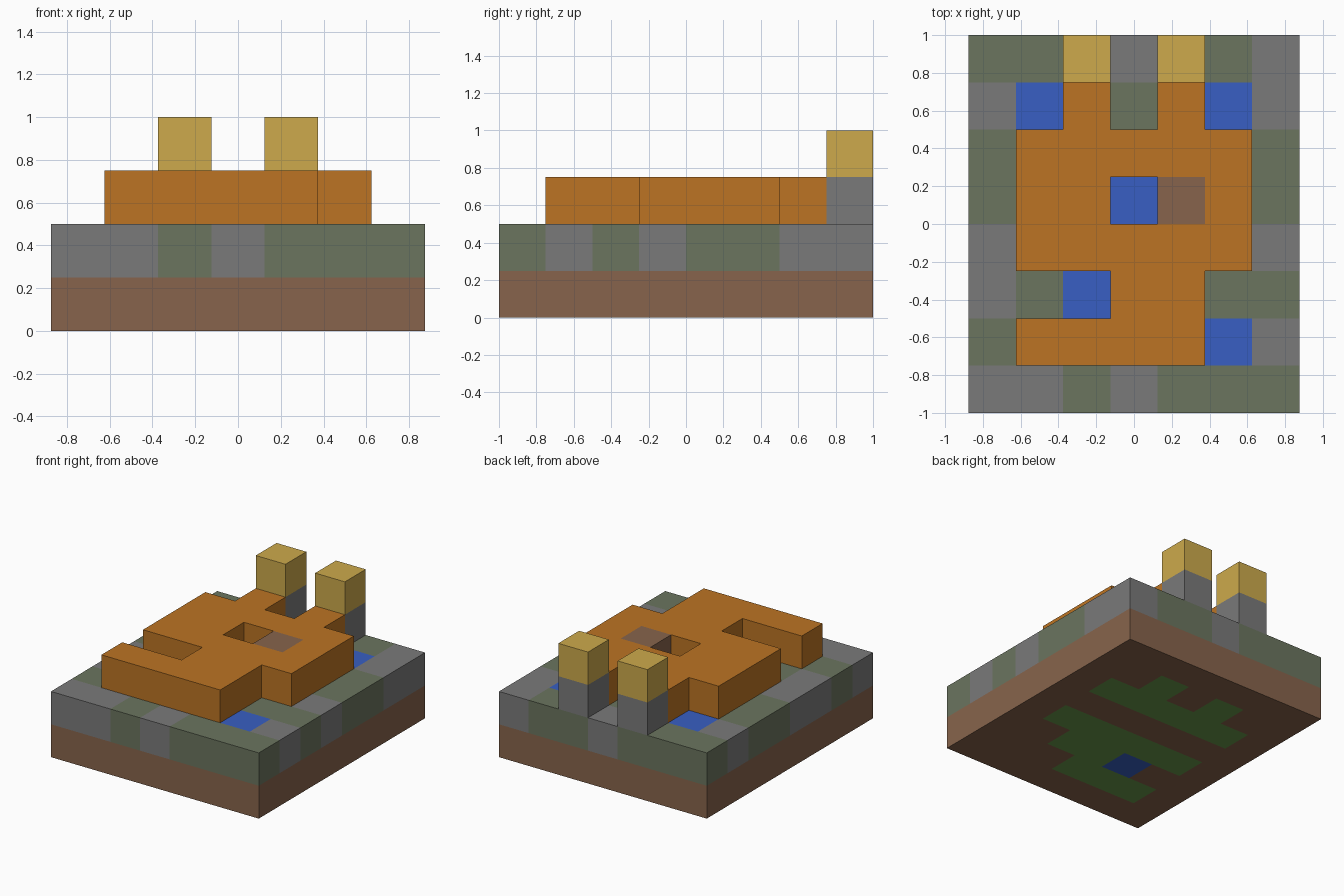
import bpy, bmesh
from mathutils import Vector

if "Cube" in bpy.data.objects:
    bpy.data.objects.remove(bpy.data.objects["Cube"], do_unlink=True)

CELL = 0.25


def linear(v):
    v /= 255
    return v / 12.92 if v <= 0.04045 else ((v + 0.055) / 1.055) ** 2.4


def material(name, *rgb):
    col = [linear(v) for v in rgb] + [1]
    m = bpy.data.materials.new(name)
    m.use_nodes = True
    m.diffuse_color = col
    bsdf = m.node_tree.nodes["Principled BSDF"]
    bsdf.inputs["Base Color"].default_value = col
    bsdf.inputs["Roughness"].default_value = 0.9
    return m


MATS = {
    "d": material("dirt_brown", 135, 100, 76),
    "g": material("grass_green", 105, 153, 75),
    "w": material("water_blue", 56, 95, 195),
    "s": material("stone_grey", 122, 122, 122),
    "m": material("mossy_stone", 107, 117, 95),
    "o": material("path_orange", 188, 116, 36),
    "y": material("lamp_yellow", 205, 170, 76),
}

# Each part: (level of its lowest layer, floor plans from the back row to the front row)
PARTS = {
    "dirt_base": (0, ["ddddddd ddgdgdd dgggggd ddddddd dgggggd ddwggdd dgggddd ddddddd"]),
    "stone_ground": (1, ["mmmsmms swsmsws msssssm msswssm sssssss smwssmm mssssws ssmsmmm"]),
    "raised_path": (2, ["....... ..o.o.. .ooooo. .oo.do. .ooooo. ...oo.. .oooo.. ......."]),
    "back_posts": (2, ["..s.s.. ....... ....... ....... ....... ....... ....... .......",
                       "..y.y.. ....... ....... ....... ....... ....... ....... ......."]),
}


def read_cells(level, plans):
    cells = {}
    for k, plan in enumerate(plans):
        for j, row in enumerate(reversed(plan.split())):
            for i, key in enumerate(row):
                if key != ".":
                    cells[i, j, level + k] = key
    return cells


blocks = {name: read_cells(*spec) for name, spec in PARTS.items()}
filled = set().union(*blocks.values())


def add_face(bm, cell, axis, side):
    """Add the outward square on one side of a block."""
    normal = Vector((0, 0, 0))
    normal[axis] = side
    u = Vector((0, 0, 0))
    u[(axis + 1) % 3] = 1
    v = normal.cross(u)
    centre = Vector(cell) + Vector((-3, -3.5, 0.5)) + normal / 2
    corners = [centre + (u * a + v * b) / 2 for a, b in ((-1, -1), (1, -1), (1, 1), (-1, 1))]
    return bm.faces.new([bm.verts.new(p * CELL) for p in corners])


def build(name, cells):
    mesh = bpy.data.meshes.new(name)
    keys = sorted(set(cells.values()))
    for key in keys:
        mesh.materials.append(MATS[key])
    bm = bmesh.new()
    for cell, key in cells.items():
        for axis in range(3):
            for side in (-1, 1):
                beside = list(cell)
                beside[axis] += side
                # Only open sides need a face
                if tuple(beside) not in filled:
                    add_face(bm, cell, axis, side).material_index = keys.index(key)
    bmesh.ops.remove_doubles(bm, verts=bm.verts, dist=0.001)
    bm.to_mesh(mesh)
    bm.free()
    bpy.context.collection.objects.link(bpy.data.objects.new(name, mesh))


for part, cells in blocks.items():
    build(part, cells)
